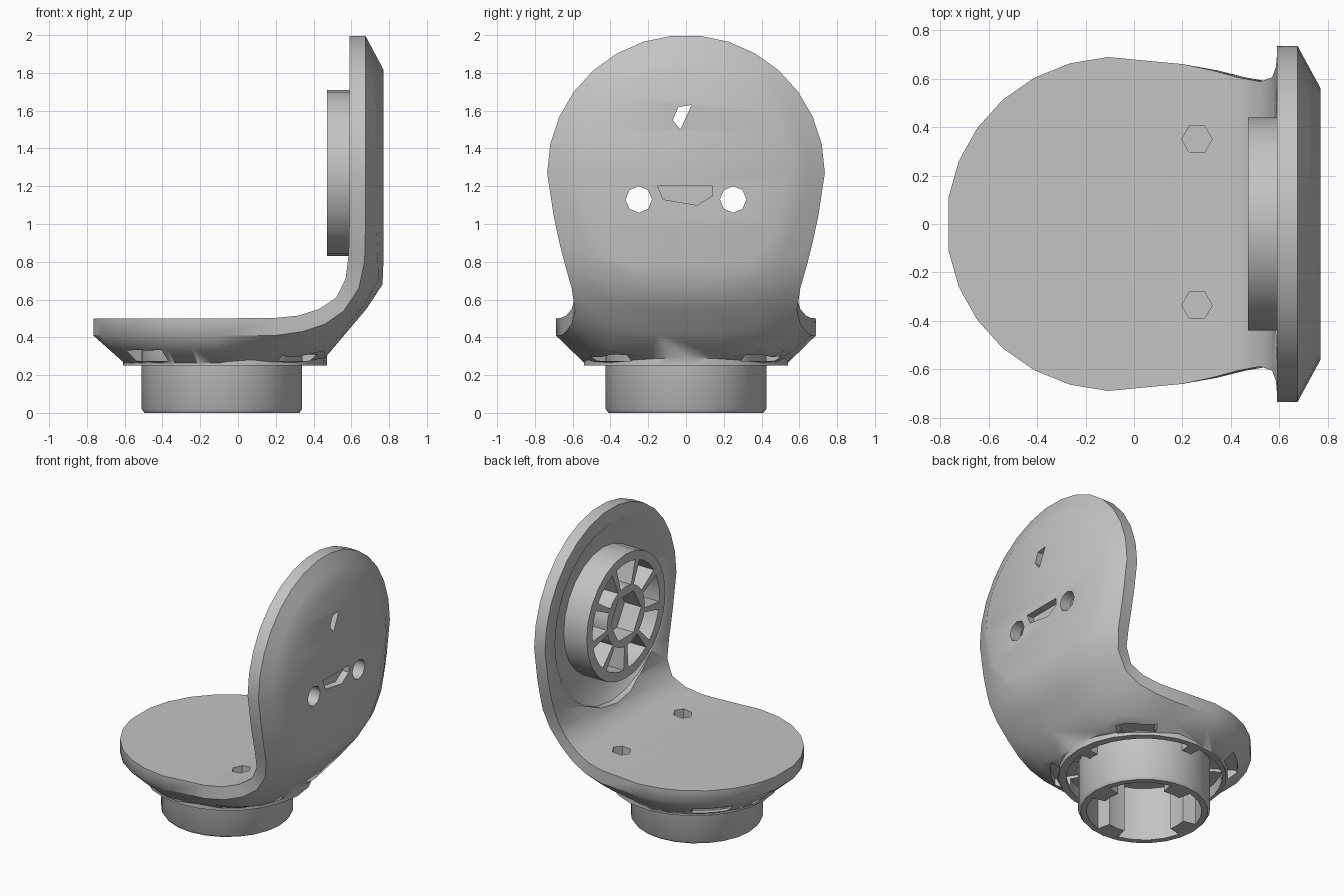
import bpy, bmesh
from math import sin, cos, radians

cube = bpy.data.objects.get("Cube")
if cube:
    bpy.data.objects.remove(cube)

GREY = (0.55, 0.55, 0.55, 1)
grey = bpy.data.materials.new("plain grey")
grey.use_nodes = True
grey.diffuse_color = GREY
grey.node_tree.nodes["Principled BSDF"].inputs["Base Color"].default_value = GREY

BASE = (-0.085, 0)    # centre of the lower socket, x and y
SIDE = (0, 1.27)      # centre of the upright hub, y and z


def make(name, bm):
    bmesh.ops.recalc_face_normals(bm, faces=bm.faces)
    mesh = bpy.data.meshes.new(name)
    bm.to_mesh(mesh)
    bm.free()
    mesh.materials.append(grey)
    obj = bpy.data.objects.new(name, mesh)
    bpy.context.collection.objects.link(obj)
    return obj


def loft(name, rings, caps=None):
    """Skin a row of equal rings and cap both ends, optionally with several faces."""
    bm = bmesh.new()
    rows = [[bm.verts.new(p) for p in ring] for ring in rings]
    n = len(rows[0])
    for a, b in zip(rows, rows[1:]):
        for i in range(n):
            j = (i + 1) % n
            bm.faces.new((a[i], a[j], b[j], b[i]))
    for end in (rows[0], rows[-1]):
        for cap in caps or [range(n)]:
            bm.faces.new([end[i] for i in cap])
    return make(name, bm)


def prism(name, outline, lo, hi, axis):
    """Extrude a flat outline along z or x."""
    def place(p, t):
        return (p[0], p[1], t) if axis == "z" else (t, p[0], p[1])
    return loft(name, [[place(p, t) for p in outline] for t in (lo, hi)])


def polar(c, r, deg):
    return (c[0] + r * cos(radians(deg)), c[1] + r * sin(radians(deg)))


def circle(c, r, n):
    return [polar(c, r, 360 * i / n) for i in range(n)]


def sector(c, r0, r1, mid, half, n=4):
    angles = [mid - half + 2 * half * i / n for i in range(n + 1)]
    return [polar(c, r1, a) for a in angles] + [polar(c, r0, a) for a in reversed(angles)]


def boolean(obj, other, operation="DIFFERENCE"):
    mod = obj.modifiers.new(operation, "BOOLEAN")
    mod.operation = operation
    mod.solver = "EXACT"
    mod.object = other
    bpy.context.view_layer.objects.active = obj
    bpy.ops.object.modifier_apply(modifier=mod.name)


# Bent plate: each station holds the inner edge, rim edge, chamfer middle and outer edge
def section(ix, iz, w, rx, rz, ox, oz, v, bulge=0.5):
    mx, mz, m = rx + (ox - rx) * bulge, rz + (oz - rz) * bulge, (w + v) / 2
    half = [(ix, w, iz), (rx, w, rz), (mx, m, mz), (ox, v, oz)]
    mirrored = [(x, -y, z) for x, y, z in half]
    return half + mirrored[::-1]


stations = []
for a in range(9, 100, 13):
    c, s = cos(radians(a)), sin(radians(a))
    x, ox = -0.07 - 0.705 * c, -0.07 - 0.54 * c
    stations.append(section(x, 0.5, 0.69 * s, x, 0.41, ox, 0.265, 0.54 * s))
bend = [
    (0.2, 0.503, 0.66, 0.2, 0.41, 0.18, 0.265, 0.47, 0.55),
    (0.32, 0.515, 0.635, 0.34, 0.43, 0.3, 0.265, 0.39, 0.65),
    (0.43, 0.55, 0.605, 0.46, 0.47, 0.46, 0.29, 0.2, 0.78),
    (0.52, 0.61, 0.588, 0.56, 0.54, 0.57, 0.42, 0.15, 0.78),
    (0.57, 0.71, 0.605, 0.64, 0.66, 0.68, 0.55, 0.14, 0.78),
    (0.585, 0.83, 0.645, 0.67, 0.8, 0.765, 0.68, 0.16, 0.78),
    (0.588, 0.92, 0.67, 0.673, 0.9, 0.77, 0.8, 0.33, 0.7),
    (0.59, 1.05, 0.7, 0.675, 1.04, 0.77, 0.97, 0.48, 0.6),
]
stations += [section(*row) for row in bend]
for a in range(0, 90, 12):
    c, s = cos(radians(a)), sin(radians(a))
    z, oz = SIDE[1] + 0.73 * s, SIDE[1] + 0.55 * s
    stations.append(section(0.59, z, 0.735 * c, 0.675, z, 0.77, oz, 0.56 * c))
bracket = loft("bent_bracket", stations, [(i, i + 1, 6 - i, 7 - i) for i in range(3)])

# Round flange under the plate
flange = prism("lower_flange", circle((-0.07, 0), 0.54, 24), 0.25, 0.36, "z")
boolean(bracket, flange, "UNION")
bpy.data.objects.remove(flange)

# Shallow dish around the hub, which also bites into the inside of the bend
dish = loft("dish_cutter", [[(x, y, z) for y, z in circle(SIDE, r, 24)]
                            for x, r in ((0.4, 0.63), (0.585, 0.63), (0.65, 0.55))])
boolean(bracket, dish)
bpy.data.objects.remove(dish)

# Lower socket with a small bottom chamfer, and the upright hub
socket = loft("base_socket", [[(x, y, z) for x, y in circle(BASE, r, 24)]
                              for r, z in ((0.41, 0), (0.425, 0.02), (0.425, 0.39))])
hub = prism("side_hub", circle(SIDE, 0.44, 24), 0.47, 0.68, "x")

# Bore with four inward keys
bore = []
for k in range(4):
    bore += [polar(BASE, 0.28, 90 * k + d) for d in (-13, 0, 13)]
    bore += [polar(BASE, 0.37, 90 * k + d) for d in (13, 29, 45, 61, 77)]
bore_cutter = prism("bore_cutter", bore, -0.1, 0.38, "z")

# Ring groove, corner windows above the rim and blind screw holes in the plate
plate_cutters = [bore_cutter]
for k in range(4):
    mid = 90 * k + 45
    plate_cutters.append(prism("groove_cutter", sector(BASE, 0.415, 0.5, mid, 40, 8), 0.1, 0.33, "z"))
    plate_cutters.append(prism("window_cutter", sector(BASE, 0.416, 0.6, mid, 13), 0.275, 0.35, "z"))
for y in (-0.335, 0.35):
    plate_cutters.append(prism("screw_cutter", circle((0.26, y), 0.063, 6), 0.39, 0.7, "z"))

# Nine pockets around a six-sided centre recess in the hub
hub_cutters = [prism("centre_cutter", circle(SIDE, 0.17, 6), 0.3, 0.6, "x")]
for k in range(9):
    hub_cutters.append(prism("hub_pocket_cutter", sector(SIDE, 0.21, 0.375, 90 + 40 * k, 16), 0.3, 0.69, "x"))

# Through holes and a shallow slot in the outer face
holes = [prism("hole_cutter", circle((y, 1.13), 0.07, 8), 0.62, 0.9, "x") for y in (-0.25, 0.25)]
holes.append(prism("top_hole_cutter", [(-0.07, 1.55), (-0.03, 1.5), (0.03, 1.63), (-0.04, 1.62)], 0.62, 0.9, "x"))
holes.append(prism("slot_cutter", [(-0.15, 1.2), (-0.12, 1.13), (0.06, 1.1), (0.14, 1.15), (0.14, 1.2)], 0.72, 0.9, "x"))

for cutter in plate_cutters + hub_cutters + holes:
    boolean(bracket, cutter)
boolean(socket, bore_cutter)
for cutter in hub_cutters:
    boolean(hub, cutter)
for cutter in plate_cutters + hub_cutters + holes:
    bpy.data.objects.remove(cutter)

# Smooth shading with sharp edges kept
for obj in (bracket, socket, hub):
    bpy.ops.object.select_all(action="DESELECT")
    obj.select_set(True)
    bpy.context.view_layer.objects.active = obj
    bpy.ops.object.shade_smooth_by_angle(angle=radians(48))
